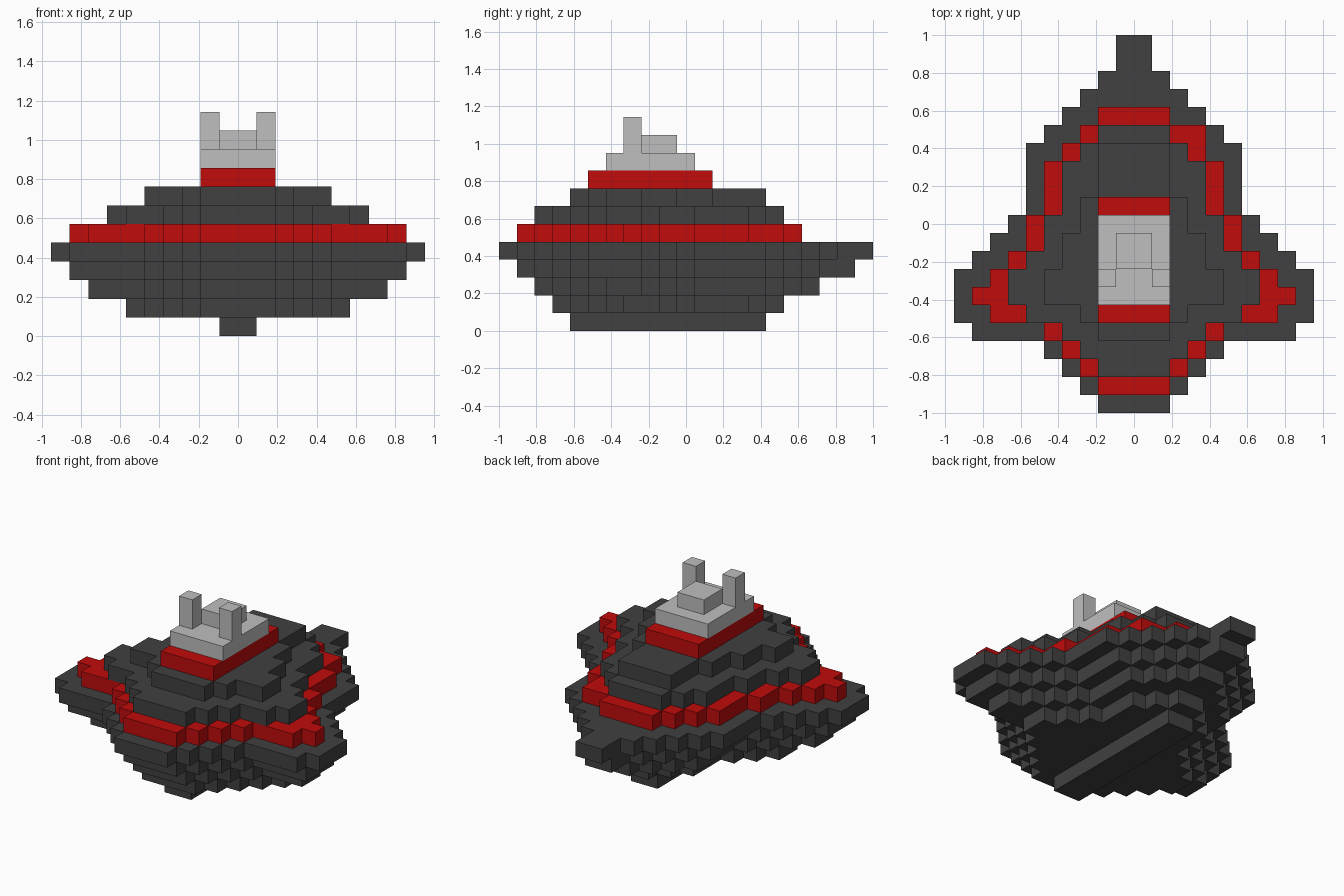
import bpy
import bmesh

cube = bpy.data.objects.get("Cube")
if cube:
    bpy.data.objects.remove(cube, do_unlink=True)

V = 2 / 21  # edge length of one block


def material(name, rgb):
    m = bpy.data.materials.new(name)
    m.use_nodes = True
    m.diffuse_color = (*rgb, 1)
    bsdf = m.node_tree.nodes["Principled BSDF"]
    bsdf.inputs["Base Color"].default_value = (*rgb, 1)
    bsdf.inputs["Roughness"].default_value = 0.8
    return m


dark = material("dark grey", (0.052, 0.052, 0.052))
red = material("red", (0.53, 0.0035, 0.0035))
light = material("light grey", (0.52, 0.52, 0.52))


def prism(name, outline, z0, z1, mat):
    """Extrude an outline given in block units upwards from z0 to z1."""
    bm = bmesh.new()
    face = bm.faces.new([bm.verts.new((x * V, y * V - 1, z0 * V)) for x, y in outline])
    ext = bmesh.ops.extrude_face_region(bm, geom=[face])
    top = [g for g in ext["geom"] if isinstance(g, bmesh.types.BMVert)]
    bmesh.ops.translate(bm, verts=top, vec=(0, 0, (z1 - z0) * V))
    bmesh.ops.recalc_face_normals(bm, faces=bm.faces)
    me = bpy.data.meshes.new(name)
    bm.to_mesh(me)
    bm.free()
    me.materials.append(mat)
    ob = bpy.data.objects.new(name, me)
    bpy.context.collection.objects.link(ob)
    return ob


def tier(name, z, start, widths, mat):
    """One-block-high stepped slab; widths are half widths of successive rows."""
    side = []
    for i, w in enumerate(widths):
        if i and w == widths[i - 1]:
            side.pop()
        else:
            side.append((w, start + i))
        side.append((w, start + i + 1))
    mirrored = [(-x, y) for x, y in reversed(side)]
    return prism(name, side + mirrored, z, z + 1, mat)


def block(name, x0, x1, y0, y1, z0, z1, mat):
    return prism(name, [(x0, y0), (x1, y0), (x1, y1), (x0, y1)], z0, z1, mat)


# Keel and stepped lower hull
block("keel", -1, 1, 4, 15, 0, 1, dark)
tier("lower_hull_1", 1, 3, [2, 3, 4, 5, 6, 6, 5, 4, 3, 3, 3, 2, 1], dark)
tier("lower_hull_2", 2, 2, [2, 3, 4, 5, 8, 8, 7, 6, 5, 4, 4, 4, 4, 3, 2, 1], dark)
tier("lower_hull_3", 3, 1,
     [2, 3, 4, 5, 9, 9, 9, 8, 7, 6, 5, 5, 5, 5, 4, 3, 2, 1, 1], dark)

# Widest deck with wings and tail
tier("main_deck", 4, 0,
     [2, 3, 4, 5, 9, 10, 10, 10, 9, 8, 7, 6, 6, 6, 6, 5, 4, 3, 2, 1, 1], dark)

# Red band, with one extra block on one side
tier("red_band", 5, 1, [2, 3, 4, 5, 8, 9, 8, 7, 6, 6, 5, 5, 5, 4, 3, 2], red)
block("red_band_corner", 3, 4, 15, 16, 5, 6, red)

# Upper hull
tier("upper_hull_1", 6, 2, [2, 3, 4, 6, 7, 7, 6, 5, 5, 4, 4, 4, 3, 2], dark)
tier("upper_hull_2", 7, 4, [2, 3, 5, 5, 4, 4, 3, 3, 2, 2, 2], dark)

# Tower: red base, light cabin, roof block and two posts
block("tower_base", -2, 2, 5, 12, 8, 9, red)
block("tower_cabin", -2, 2, 6, 11, 9, 10, light)
block("tower_roof", -1, 1, 8, 10, 10, 11, light)
for name, x in (("left_post", 1), ("right_post", -2)):
    block(name, x, x + 1, 7, 8, 10, 12, light)
